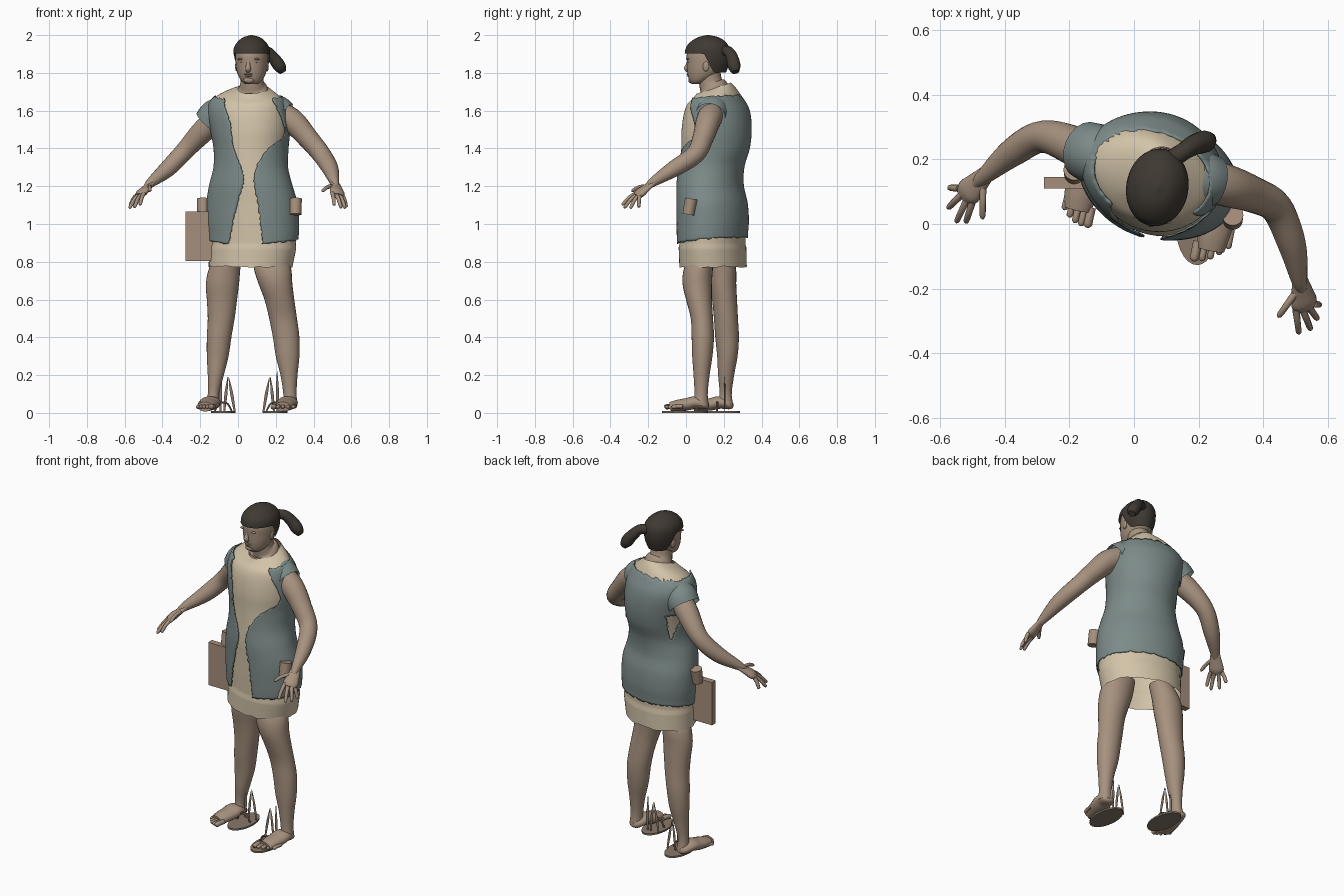
import bpy, bmesh, math, random
from mathutils import Vector, Matrix

random.seed(4)
if "Cube" in bpy.data.objects:
    bpy.data.objects.remove(bpy.data.objects["Cube"])


def material(name, *rgb):
    m = bpy.data.materials.new(name)
    m.use_nodes = True
    m.diffuse_color = (*rgb, 1)
    m.node_tree.nodes["Principled BSDF"].inputs["Base Color"].default_value = (*rgb, 1)
    return m


SKIN = material("tan skin", .385, .285, .21)
CREAM = material("cream cloth", .65, .55, .395)
BLUE = material("grey blue cloth", .2, .256, .25)
HAIR = material("dark brown hair", .05, .041, .032)
LEATHER = material("light brown leather", .385, .275, .198)
SANDAL = material("sandal brown", .25, .185, .14)


def finish(name, bm, mat, angle=50):
    bmesh.ops.recalc_face_normals(bm, faces=bm.faces)
    me = bpy.data.meshes.new(name)
    bm.to_mesh(me)
    bm.free()
    me.materials.append(mat)
    for p in me.polygons:
        p.use_smooth = True
    me.set_sharp_from_angle(angle=math.radians(angle))
    ob = bpy.data.objects.new(name, me)
    bpy.context.scene.collection.objects.link(ob)
    return ob


def grid(name, f, nu, nv, mat, closed=True, caps=(False, False), hole=None):
    """Surface through f(u, v); u runs round, v runs along."""
    bm = bmesh.new()
    cols = nu if closed else nu + 1
    rows = [[bm.verts.new(f(i / nu, j / nv)) for i in range(cols)] for j in range(nv + 1)]
    for a, b in zip(rows, rows[1:]):
        for i in range(nu):
            k = (i + 1) % cols
            bm.faces.new((a[i], a[k], b[k], b[i]))
    for row, cap in ((rows[0], caps[0]), (rows[-1], caps[1])):
        if cap:
            bm.faces.new(row)
    if hole:
        gone = [q for q in bm.faces if hole(q.calc_center_median())]
        bmesh.ops.delete(bm, geom=gone, context="FACES")
    return finish(name, bm, mat)


def sample(keys, t):
    """Smooth interpolation of rows (t, values...)."""
    n = len(keys)
    t = min(max(t, keys[0][0]), keys[-1][0])
    i = next((k for k in range(n - 1) if t <= keys[k + 1][0]), n - 2)
    a, b = keys[i], keys[i + 1]
    p, q = keys[max(i - 1, 0)], keys[min(i + 2, n - 1)]
    h = b[0] - a[0]
    s = (t - a[0]) / h
    out = []
    for c in range(1, len(a)):
        ma = (b[c] - p[c]) / (b[0] - p[0]) * h
        mb = (q[c] - a[c]) / (q[0] - a[0]) * h
        out.append((2*s**3 - 3*s*s + 1) * a[c] + (s**3 - 2*s*s + s) * ma
                   + (3*s*s - 2*s**3) * b[c] + (s**3 - s*s) * mb)
    return out


def ring(keys, z, ang, yaw=0, grow=0):
    """Point on a turned oval whose bounds are x0, x1, y0, y1 at height z."""
    x0, x1, y0, y1 = sample(keys, z)
    c, s = math.cos(yaw), math.sin(yaw)
    hx, hy = (x1 - x0) / 2, (y1 - y0) / 2
    d = c * c - s * s
    px = (math.sqrt(max((hx*hx*c*c - hy*hy*s*s) / d, 1e-6)) + grow) * math.cos(ang)
    py = (math.sqrt(max((hy*hy*c*c - hx*hx*s*s) / d, 1e-6)) + grow) * math.sin(ang)
    return Vector(((x0 + x1) / 2 + px * c - py * s, (y0 + y1) / 2 + px * s + py * c, z))


def loft(name, keys, mat, yaw=0, nu=28, nv=30):
    z0, z1 = keys[0][0], keys[-1][0]
    return grid(name, lambda u, v: ring(keys, z0 + (z1 - z0) * v, u * math.tau, yaw),
                nu, nv, mat, caps=(True, True))


def tube(name, pts, mat, nu=14, nv=18, flat=1, wide=(1, 0, 0), caps=(True, True)):
    """Tapered limb through (x, y, z, radius) points."""
    keys = [(i, *p) for i, p in enumerate(pts)]
    end = len(pts) - 1

    def f(u, v):
        x, y, z, r = sample(keys, v * end)
        p = Vector((x, y, z))
        t = (Vector(sample(keys, v * end + .05)[:3]) - Vector(sample(keys, v * end - .05)[:3])).normalized()
        side = Vector(wide)
        side = (side - t * side.dot(t)).normalized()
        a = u * math.tau
        return p + side * r * math.cos(a) + t.cross(side) * r * flat * math.sin(a)
    return grid(name, f, nu, nv, mat, caps=caps)


def ball(name, loc, size, mat, yaw=0):
    bm = bmesh.new()
    bmesh.ops.create_uvsphere(bm, u_segments=14, v_segments=8, radius=1)
    bm.transform(Matrix.Translation(loc) @ Matrix.Rotation(yaw, 4, "Z") @ Matrix.Diagonal((*size, 1)))
    return finish(name, bm, mat)


# Tunic: one body shape shared by the cream dress and the open vest
YAW = math.radians(-17)
BODY = [(.77, -.155, .288, -.035, .322), (.9, -.155, .312, -.04, .32), (1.0, -.162, .315, -.042, .325),
        (1.1, -.16, .308, -.043, .318), (1.2, -.145, .28, -.043, .298), (1.3, -.122, .257, -.035, .302),
        (1.4, -.122, .26, -.03, .33), (1.5, -.14, .268, -.028, .34), (1.6, -.155, .26, -.012, .33),
        (1.66, -.135, .24, .015, .3), (1.69, -.085, .21, .035, .275), (1.72, -.005, .16, .05, .243)]


def dress(u, v):
    z = .772 + .948 * v
    p = ring(BODY, z, u * math.tau, YAW, 0 if z < .88 else -.005)
    p.z += max(0, p.z - 1.64) * (p.y - .15) * 4        # collar rises at the back
    if v == 0:
        p.z += random.uniform(-.004, .006)
    return p


grid("dress", dress, 56, 64, CREAM)

# Vest: wraps round the back between two front edges
OPENING = [(.88, -.05, .13), (1.08, -.01, .11), (1.23, .03, .085), (1.32, .01, .105), (1.4, -.02, .16),
           (1.46, -.03, .235), (1.54, -.04, .235), (1.6, -.06, .21), (1.68, -.07, .17)]
edge_cache = {}


def edge_angles(z):
    if z not in edge_cache:
        front = [math.pi * (1.04 + .92 * i / 240) for i in range(241)]
        xs = [ring(BODY, z, a, YAW).x for a in front]
        edge_cache[z] = [min(zip(front, xs), key=lambda q: abs(q[1] - x))[0] for x in sample(OPENING, z)]
    return edge_cache[z]


def vest(u, v):
    z = .895 + .77 * v
    left, right = edge_angles(z)
    back = math.sin(u * math.pi)
    p = ring(BODY, z + .018 * back * v ** 3, right + (left + math.tau - right) * u, YAW, .008)
    p.z += .037 * back * (1 - v) ** 3
    if v in (0, 1):
        p.z += random.uniform(-.005, .005)
    if u in (0, 1):
        p.x += random.uniform(-.004, .004)
    return p


def armhole(p):
    return p.x < 0 and 1.32 < p.z < 1.47 and abs(p.y - .26) < (p.z - 1.3) * .25


coat = grid("vest", vest, 90, 70, BLUE, closed=False, hole=armhole)
rim = coat.modifiers.new("thickness", "SOLIDIFY")
rim.thickness = .006

# Cap sleeves of the vest
tube("right_sleeve", [(-.07, .19, 1.595, .08), (-.115, .215, 1.57, .093), (-.15, .228, 1.53, .09)],
     BLUE, nu=20, wide=(0, 1, 0), caps=(False, False))
tube("left_sleeve", [(.16, .155, 1.6, .08), (.205, .14, 1.595, .086), (.245, .13, 1.57, .08)],
     BLUE, nu=20, wide=(0, 1, 0), caps=(False, False))

# Legs
LEFT_LEG = [(.04, .24, .315, .04, .12), (.1, .24, .31, .045, .115), (.2, .225, .315, .04, .125),
            (.3, .2, .325, .033, .14), (.4, .185, .325, .03, .148), (.5, .165, .312, .025, .143),
            (.6, .14, .298, 0, .137), (.68, .11, .288, -.018, .137), (.76, .085, .282, -.012, .142), (.85, .08, .26, .03, .15)]
RIGHT_LEG = [(.04, -.165, -.095, .17, .25), (.1, -.16, -.1, .178, .242), (.2, -.16, -.075, .17, .255),
             (.3, -.165, -.05, .165, .273), (.4, -.165, -.035, .155, .28), (.5, -.16, -.018, .148, .275),
             (.6, -.165, -.005, .138, .27), (.68, -.17, .005, .125, .266), (.76, -.155, .012, .118, .265), (.85, -.11, .02, .11, .24)]
loft("left_leg", LEFT_LEG, SKIN)
loft("right_leg", RIGHT_LEG, SKIN)


# Feet with toes
def foot(side, heel, ball_of_foot, inner, outer):
    h, b = Vector(heel), Vector(ball_of_foot)
    d = b - h
    shape = [(-.02, .042, .015), (.06, .042, .038), (.35, .055, .054), (.6, .046, .054), (.85, .04, .05), (1.08, .033, .042)]
    tube(side + "_foot", [(*(h + d * t), z, r) for t, z, r in shape], SKIN, flat=.62, wide=(1, 0, 0))
    for i in range(5):
        tip = Vector(inner).lerp(Vector(outer), i / 4)
        tip += d.normalized() * .014 * math.sin(math.pi * i / 4)
        root = tip - d.normalized() * .06
        r = .014 if i == 0 else .010
        tube(f"{side}_toe_{i + 1}", [(*root, .034, r), (*root.lerp(tip, .6), .034, r),
                                     (*root.lerp(tip, .92), .03, r), (*tip, .028, r * .4)], SKIN, nu=8, nv=8)


foot("left", (.277, .115), (.24, -.065), (.185, -.112), (.29, -.075))
foot("right", (-.13, .245), (-.172, .06), (-.145, -.008), (-.215, .045))

# Loose sandals with upright straps
for side, x, y, sy in (("left", .195, -.005, .07), ("right", -.078, .165, .205)):
    bm = bmesh.new()
    bmesh.ops.create_cone(bm, cap_ends=True, segments=28, radius1=1, radius2=1, depth=1)
    bm.transform(Matrix.Translation((x, y, .005)) @ Matrix.Diagonal((.066, .122, .01, 1)))
    finish(side + "_sandal_sole", bm, SANDAL)
    s = 1 if side == "right" else -1
    for i, (bx, tx, tz) in enumerate(((.005, .024, .19), (.06, .028, .19), (-.015, -.012, .22))):
        tube(f"{side}_strap_{i + 1}", [(x + bx * s, sy, .01, .005), (x + (bx + tx) / 2 * s, sy, tz * .55, .008),
                                       (x + tx * s, sy, tz, .001)], SANDAL, nu=6, nv=6, flat=.5)
    tube(side + "_toe_strap", [(x - .045, y, .01, .005), (x - .02, y, .05, .006),
                               (x + .02, y, .05, .006), (x + .045, y, .01, .005)], SANDAL, nu=6, wide=(0, 1, 0))

# Arms
tube("right_arm", [(-.08, .19, 1.565, .06), (-.17, .235, 1.505, .063), (-.28, .27, 1.39, .05),
                   (-.37, .225, 1.295, .045), (-.46, .15, 1.22, .026), (-.49, .12, 1.19, .014)], SKIN, nu=18, nv=30, wide=(0, 1, 0))
tube("left_arm", [(.17, .15, 1.6, .065), (.28, .12, 1.55, .066), (.37, .09, 1.455, .056), (.44, .05, 1.37, .05),
                  (.487, -.06, 1.295, .044), (.51, -.17, 1.225, .026), (.518, -.21, 1.193, .014)], SKIN, nu=18, nv=30)


# Hands: flat palm, four fingers and a thumb
def hand(side, wrist, knuckles, wide, tips, thumb):
    w, k, across = Vector(wrist), Vector(knuckles), Vector(wide).normalized()
    tube(side + "_palm", [(*w.lerp(k, -.15), .025), (*w.lerp(k, .45), .036), (*w.lerp(k, .85), .042), (*k.lerp(w, -.1), .03)],
         SKIN, flat=.5, wide=wide)
    digits = [(k + across * (.03 - .02 * i), Vector(t)) for i, t in enumerate(tips)]
    digits.append((w.lerp(k, .35) + across * .02, Vector(thumb)))
    for i, (root, tip) in enumerate(digits):
        mid = root.lerp(tip, .5) + Vector((0, 0, .008))
        tube(f"{side}_finger_{i + 1}", [(*root, .012), (*mid, .0105), (*root.lerp(tip, .9), .009), (*tip, .003)],
             SKIN, nu=8, nv=10, wide=wide)


hand("left", (.513, -.18, 1.215), (.528, -.255, 1.155), (-1, -.3, .3),
     [(.51, -.34, 1.1), (.547, -.328, 1.085), (.568, -.295, 1.083), (.575, -.25, 1.088)], (.445, -.288, 1.175))
hand("right", (-.46, .15, 1.215), (-.52, .09, 1.155), (1, -1, .3),
     [(-.52, .003, 1.1), (-.55, .004, 1.087), (-.576, .048, 1.083), (-.572, .112, 1.093)], (-.468, .015, 1.175))

# Head and neck
TURN = math.radians(-10)
HEAD = [(1.742, .04, .105, .03, .09), (1.76, .016, .127, .018, .13), (1.8, -.004, .148, .008, .18),
        (1.85, -.012, .157, .005, .205), (1.9, -.013, .158, .005, .215), (1.95, 0, .145, .03, .2), (1.98, .03, .12, .07, .16)]
loft("head", HEAD, SKIN, TURN, nu=32)
tube("neck", [(.078, .15, 1.62, .09), (.078, .148, 1.705, .084), (.075, .132, 1.745, .063), (.075, .122, 1.8, .06)], SKIN, nu=20)


def face(side, out, z):
    return Vector((.072, .11, z)) + Matrix.Rotation(TURN, 3, "Z") @ Vector((side, -out, 0))


tube("nose", [(*face(0, .092, 1.875), .009), (*face(0, .101, 1.845), .011), (*face(0, .107, 1.824), .015),
              (*face(0, .094, 1.811), .014)], SKIN, nu=10)
ball("upper_lip", face(0, .099, 1.793), (.023, .008, .005), SKIN, TURN)
ball("lower_lip", face(0, .097, 1.784), (.02, .008, .005), SKIN, TURN)
ball("chin", face(0, .082, 1.762), (.03, .017, .018), SKIN, TURN)
for name, s in (("left", 1), ("right", -1)):
    ball(name + "_brow", face(.036 * s, .09, 1.873), (.024, .01, .006), SKIN, TURN - s * .35)
    ball(name + "_eye", face(.034 * s, .09, 1.855), (.011, .006, .004), SKIN, TURN)
    ball(name + "_ear", face(.082 * s, -.01, 1.835), (.008, .017, .027), SKIN, TURN)

# Hair: cap with a straight fringe, low at the nape, and a side ponytail
CAP = [(1.79, .01, .135, .04, .205), (1.85, -.015, .16, 0, .225), (1.9, -.022, .166, -.004, .23), (1.94, -.016, .16, .006, .224),
       (1.97, .006, .138, .034, .2), (1.99, .035, .11, .07, .165), (2.0, .07, .075, .112, .12)]


def hair(u, v):
    a = u * math.tau
    back = min(max((math.sin(a) + .05) / .5, 0), 1)
    low = 1.902 - .1 * back * back * (3 - 2 * back)
    return ring(CAP, low + (2.0 - low) * math.sin(v * math.pi / 2), a, TURN, .003)


grid("hair_cap", hair, 48, 24, HAIR, caps=(False, True))
tube("ponytail", [(.1, .19, 1.91, .03), (.15, .222, 1.915, .028), (.187, .245, 1.88, .032),
                  (.22, .255, 1.835, .034), (.237, .263, 1.805, .02)], HAIR, wide=(0, 1, 0))

# Satchel board and belt pouches
bm = bmesh.new()
bmesh.ops.create_cube(bm, size=1)
bm.transform(Matrix.Translation((-.2, .128, .935)) @ Matrix.Diagonal((.155, .036, .26, 1)))
finish("satchel", bm, LEATHER)
for name, x, y in (("left_pouch", .305, .02), ("right_pouch", -.185, .16)):
    bm = bmesh.new()
    bmesh.ops.create_cone(bm, cap_ends=True, segments=20, radius1=.031, radius2=.033, depth=.085)
    bm.transform(Matrix.Translation((x, y, 1.092)) @ Matrix.Rotation(-.18, 4, "X"))
    finish(name, bm, LEATHER)
